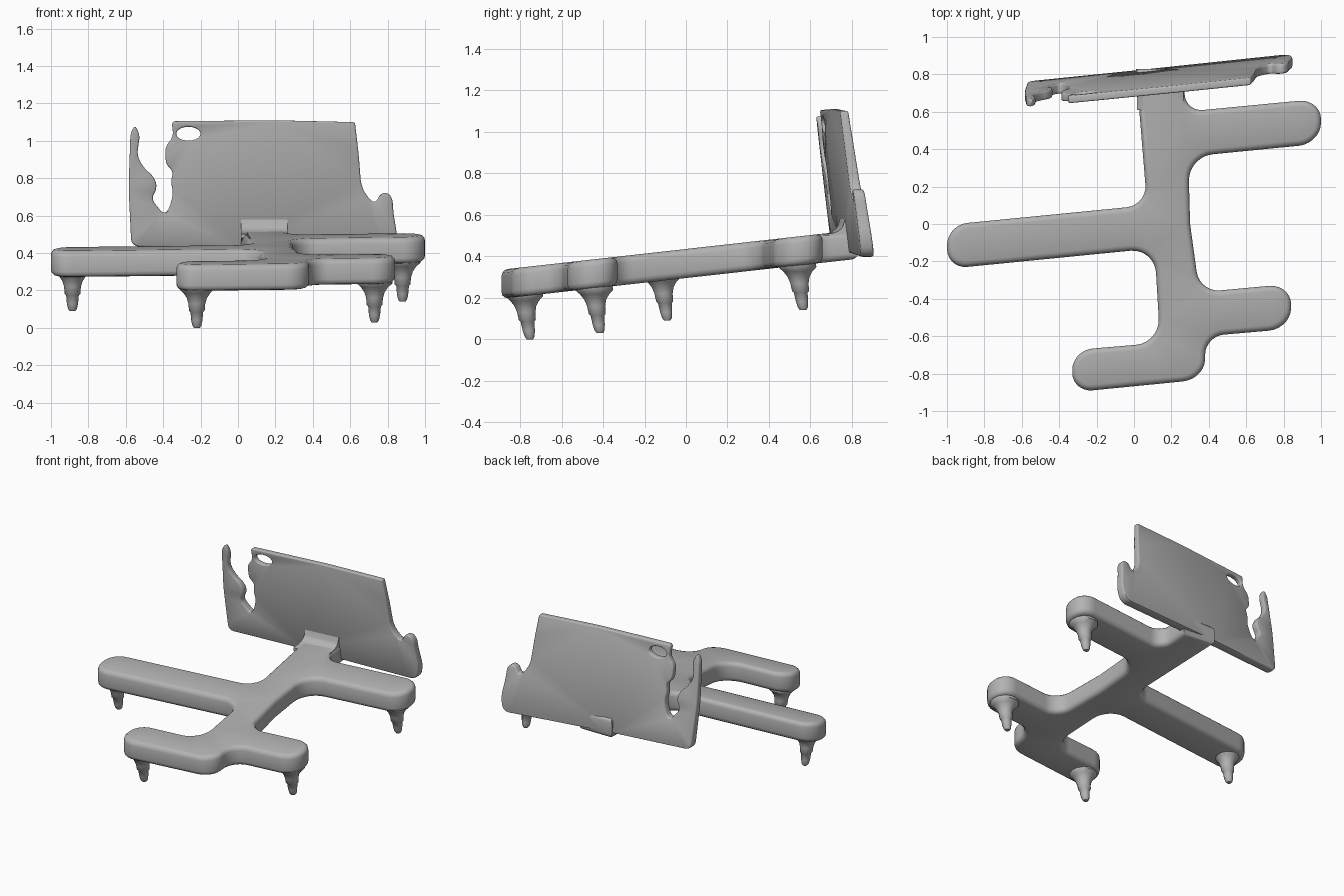
import bpy, bmesh, math
from mathutils import Vector

if "Cube" in bpy.data.objects:
    bpy.data.objects.remove(bpy.data.objects["Cube"])

grey = bpy.data.materials.new("plain_grey")
grey.use_nodes = True
grey.diffuse_color = (0.45, 0.45, 0.45, 1)
grey.node_tree.nodes["Principled BSDF"].inputs["Base Color"].default_value = (0.45, 0.45, 0.45, 1)


def finish(name, bm, angle=40):
    bmesh.ops.recalc_face_normals(bm, faces=bm.faces)
    mesh = bpy.data.meshes.new(name)
    bm.to_mesh(mesh)
    bm.free()
    mesh.materials.append(grey)
    obj = bpy.data.objects.new(name, mesh)
    bpy.context.collection.objects.link(obj)
    bpy.ops.object.select_all(action='DESELECT')
    obj.select_set(True)
    bpy.context.view_layer.objects.active = obj
    bpy.ops.object.shade_smooth_by_angle(angle=math.radians(angle))
    return obj


def rounded(corners, steps=7):
    """Closed outline with every (x, y, radius) corner turned into an arc."""
    out, n = [], len(corners)
    for i, (x, y, r) in enumerate(corners):
        p = Vector((x, y))
        if r == 0:
            out.append(p)
            continue
        ends = []
        for j in (i - 1, (i + 1) % n):
            d = Vector(corners[j][:2]) - p
            ends.append(p + d.normalized() * min(r, d.length * 0.46))
        a, b = ends
        ca, cb = a.lerp(p, 0.55), b.lerp(p, 0.55)
        for s in range(steps + 1):
            t = s / steps
            u = 1 - t
            out.append(a * u**3 + ca * 3*u*u*t + cb * 3*u*t*t + b * t**3)
    return out


def inset(loop, d):
    """Move an anticlockwise loop inwards (a clockwise hole outwards)."""
    out, n = [], len(loop)
    for i, p in enumerate(loop):
        e1 = (p - loop[i - 1]).normalized()
        e2 = (loop[(i + 1) % n] - p).normalized()
        n1, n2 = Vector((-e1.y, e1.x)), Vector((-e2.y, e2.x))
        out.append(p + (n1 + n2) * d / max(0.5, 1 + n1.dot(n2)))
    return out


def plate(name, loops, layers, place):
    """Plate with rounded rims: layers are (inset, level) pairs."""
    bm = bmesh.new()
    caps = ([], [])
    for loop in loops:
        rings = [[bm.verts.new(place(p.x, p.y, t)) for p in inset(loop, d)]
                 for d, t in layers]
        n = len(loop)
        for lo, hi in zip(rings, rings[1:]):
            for i in range(n):
                j = (i + 1) % n
                bm.faces.new((lo[i], lo[j], hi[j], hi[i]))
        for cap, ring in zip(caps, (rings[0], rings[-1])):
            cap += [bm.edges.get((ring[i], ring[(i + 1) % n])) for i in range(n)]
    for cap in caps:
        bmesh.ops.triangle_fill(bm, use_beauty=True, edges=cap)
    return finish(name, bm)


def rim(d, depth):
    """Quarter-round rim at both levels of a plate."""
    arc = [math.radians(a) for a in (0, 30, 60, 90)]
    low = [(d * (1 - math.sin(a)), depth * (1 - math.cos(a))) for a in arc]
    return low + [(i, 1 - t) for i, t in reversed(low)]


# Branching base slab, rising towards the back
base = [
    (0.01, 0.83, 0), (0.07, 0.10, 0.11),                          # neck
    (-1.0, -0.005, 0.11), (-1.0, -0.24, 0.11),                    # long right arm
    (0.11, -0.13, 0.13), (0.14, -0.635, 0.13),                    # spine
    (-0.33, -0.675, 0.11), (-0.33, -0.9, 0.11),                   # front arm
    (0.38, -0.83, 0.12), (0.38, -0.60, 0.10),
    (0.84, -0.56, 0.12), (0.84, -0.32, 0.12),                     # short left arm
    (0.35, -0.365, 0.11), (0.30, 0.0, 0), (0.29, 0.36, 0.13),
    (1.0, 0.43, 0.12), (1.0, 0.67, 0.12),                         # back left arm
    (0.27, 0.60, 0.10), (0.27, 0.83, 0)]
plate("base_slab", [rounded(base)], rim(0.03, 0.22),
      lambda x, y, t: (x, y, 0.295 + 0.112 * y + 0.14 * t))

# Upright panel with ragged ends and a hole, leaning forward
panel = [
    (-0.57, 0.435, 0.04), (0.0, 0.425, 0), (0.83, 0.395, 0.05),
    (0.85, 0.5, 0.03), (0.83, 0.62, 0.03), (0.825, 0.71, 0.04),
    (0.77, 0.73, 0.03), (0.73, 0.66, 0.03), (0.66, 0.74, 0.05),
    (0.645, 0.93, 0.03), (0.625, 1.10, 0.01), (0.2, 1.11, 0),
    (-0.355, 1.105, 0.02), (-0.345, 1.02, 0.03), (-0.39, 0.97, 0.03),
    (-0.385, 0.87, 0.03), (-0.345, 0.84, 0.03), (-0.36, 0.78, 0.03),
    (-0.345, 0.72, 0.03), (-0.37, 0.63, 0.03), (-0.4, 0.61, 0.02),
    (-0.465, 0.69, 0.03), (-0.43, 0.75, 0.03), (-0.45, 0.81, 0.03),
    (-0.5, 0.85, 0.03), (-0.54, 0.92, 0.03), (-0.525, 1.03, 0.02),
    (-0.55, 1.085, 0.02), (-0.575, 1.04, 0.02), (-0.585, 0.75, 0.05)]
hole = [Vector((-0.265 + 0.065 * math.cos(a), 1.038 - 0.037 * math.sin(a)))
        for a in (math.tau * k / 20 for k in range(20))]


def on_panel(x, z, t):
    thick = 0.062 - 0.035 * (z - 0.45)
    return (x, 0.787 + 0.1 * x - 0.134 * (z - 0.45) + (t - 0.5) * thick, z)


plate("upright_panel", [rounded(panel, 4), hole], rim(0.008, 0.25), on_panel)

# Curved ramp joining slab and panel
ramp = [(0.62, 0.48, 0), (0.80, 0.45, 0), (0.80, 0.59, 0), (0.757, 0.59, 0),
        (0.735, 0.515, 0.07), (0.62, 0.502, 0)]
plate("panel_ramp", [rounded(ramp)], [(0, 0), (0, 1)],
      lambda y, z, t: (0.015 + 0.25 * t, y + 0.1 * (0.25 * t - 0.12), z))

# Four tapered feet, flaring into the slab
foot_profile = [(0.016, 0), (0.024, 0.012), (0.030, 0.04), (0.034, 0.085),
                (0.042, 0.092), (0.045, 0.13), (0.054, 0.16),
                (0.072, 0.187), (0.095, 0.208), (0.095, 0.23)]
feet = {"front_right_foot": (-0.22, -0.752, 0.0), "front_left_foot": (0.73, -0.415, 0.03),
        "middle_right_foot": (-0.885, -0.09, 0.09), "back_left_foot": (0.88, 0.565, 0.14)}
SIDES = 14
for name, (fx, fy, fz) in feet.items():
    bm = bmesh.new()
    rings = []
    for r, h in foot_profile:
        rings.append([bm.verts.new((fx + r * math.cos(a), fy - 0.14 * h + r * math.sin(a), fz + h))
                      for a in (math.tau * k / SIDES for k in range(SIDES))])
    for lo, hi in zip(rings, rings[1:]):
        for i in range(SIDES):
            j = (i + 1) % SIDES
            bm.faces.new((lo[i], lo[j], hi[j], hi[i]))
    bm.faces.new(rings[0])
    bm.faces.new(rings[-1])
    finish(name, bm, 50)
